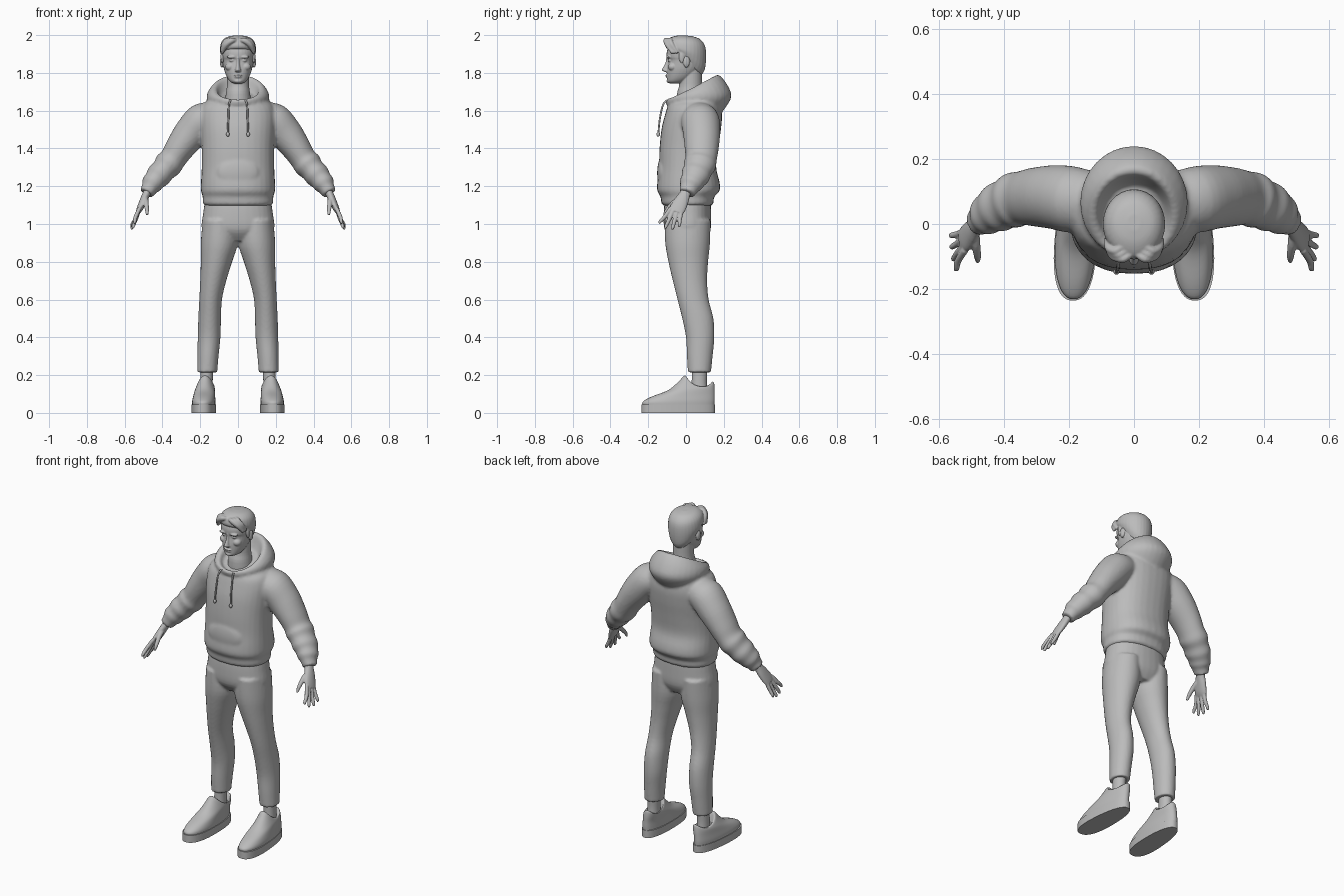
import bpy, bmesh, math
from mathutils import Vector

grey = bpy.data.materials.new("plain grey")
grey.diffuse_color = (0.5, 0.5, 0.5, 1)


def ring(yf, zf, yb, zb, rx, x=0, dip=0, yaw=0):
    """Oval given by its front and back points, half width and side dip."""
    return Vector((x, (yf + yb) / 2, (zf + zb) / 2, rx, 0, 0,
                   -yaw, (yb - yf) / 2, (zb - zf) / 2, dip))


def flat(z, yf, yb, rx, x=0):
    return ring(yf, z, yb, z, rx, x)


def path(*pts):
    """Ovals across a path; each point is (x, y, z, half width along y, half depth)."""
    out = []
    for i, p in enumerate(pts):
        a, b = pts[max(i - 1, 0)], pts[min(i + 1, len(pts) - 1)]
        t = (Vector(b[:3]) - Vector(a[:3])).normalized()
        v = Vector((0, 1, 0)) if abs(t.y) < 0.9 else Vector((1, 0, 0))
        v = (v - t * v.dot(t)).normalized()
        u = t.cross(v)
        out.append(Vector((*p[:3], *(u * p[4]), *(v * p[3]), 0)))
    return out


def loft(bm, rings, both=False, n=32, sub=4, power=2.0, taper=0.0):
    """Smooth skin through the ovals, optionally on both sides."""
    fine = []
    for i in range(len(rings) - 1):
        p0, p1, p2, p3 = (rings[min(max(i + k, 0), len(rings) - 1)] for k in (-1, 0, 1, 2))
        for s in range(sub):
            t = s / sub
            fine.append(0.5 * (2 * p1 + (p2 - p0) * t + (2 * p0 - 5 * p1 + 4 * p2 - p3) * t * t
                               + (3 * p1 - p0 - 3 * p2 + p3) * t ** 3))
    fine.append(rings[-1])
    for side in ((1, -1) if both else (1,)):
        loops = []
        for r in fine:
            loop = []
            for k in range(n):
                a = 2 * math.pi * k / n
                c, s = math.cos(a), math.sin(a)
                c = math.copysign(abs(c) ** (2 / power), c)
                s = math.copysign(abs(s) ** (2 / power), s)
                p = Vector(r[0:3]) + Vector(r[3:6]) * c * (1 - taper * s) + Vector(r[6:9]) * s
                p.z -= r[9] * c * c
                loop.append(bm.verts.new((p.x * side, p.y, p.z)))
            loops.append(loop)
        for A, B in zip(loops, loops[1:]):
            for k in range(n):
                bm.faces.new((A[k], A[(k + 1) % n], B[(k + 1) % n], B[k]))
        bm.faces.new(loops[0][::-1])
        bm.faces.new(loops[-1])


def blob(bm, centre, radii, both=False):
    for side in ((1, -1) if both else (1,)):
        vs = bmesh.ops.create_uvsphere(bm, u_segments=20, v_segments=12, radius=1)["verts"]
        for v in vs:
            v.co = Vector([(centre[i] + v.co[i] * radii[i]) * (side if i == 0 else 1) for i in range(3)])


def finish(name, bm, voxel=0, smooth=2):
    bmesh.ops.recalc_face_normals(bm, faces=bm.faces)
    me = bpy.data.meshes.new(name)
    bm.to_mesh(me)
    bm.free()
    ob = bpy.data.objects.new(name, me)
    bpy.context.collection.objects.link(ob)
    me.materials.append(grey)
    bpy.ops.object.select_all(action='DESELECT')
    ob.select_set(True)
    bpy.context.view_layer.objects.active = ob
    if voxel:  # fuse the overlapping volumes
        m = ob.modifiers.new("fuse", 'REMESH')
        m.mode, m.voxel_size, m.use_smooth_shade = 'VOXEL', voxel, True
        m = ob.modifiers.new("relax", 'SMOOTH')
        m.factor, m.iterations = 0.5, smooth
    else:
        bpy.ops.object.shade_smooth_by_angle(angle=math.radians(50))


# Hoodie: torso, hood, sleeves and front pocket
bm = bmesh.new()
loft(bm, [flat(1.098, -.12, .135, .175), flat(1.11, -.13, .145, .186), flat(1.145, -.135, .15, .187),
          flat(1.175, -.152, .178, .196), flat(1.22, -.152, .178, .196), flat(1.3, -.143, .16, .192),
          flat(1.4, -.14, .17, .192), flat(1.5, -.13, .185, .198), ring(-.112, 1.575, .19, 1.58, .2),
          ring(-.098, 1.62, .175, 1.65, .18), ring(-.085, 1.64, .14, 1.69, .125),
          ring(-.06, 1.645, .1, 1.7, .07)], power=2.3)
loft(bm, [ring(-.085, 1.6, .15, 1.55, .11), ring(-.105, 1.635, .205, 1.61, .15),
          ring(-.108, 1.65, .24, 1.675, .165), ring(-.105, 1.66, .22, 1.735, .16),
          ring(-.098, 1.66, .18, 1.785, .135), ring(-.085, 1.652, .155, 1.785, .115),
          ring(-.075, 1.635, .135, 1.735, .1), ring(-.06, 1.62, .11, 1.68, .08)])
loft(bm, path((.10, .06, 1.575, .09, .08), (.19, .075, 1.545, .102, .095), (.25, .083, 1.48, .098, .09),
              (.31, .083, 1.40, .09, .077), (.345, .08, 1.345, .083, .07), (.37, .073, 1.315, .086, .075),
              (.395, .062, 1.285, .077, .065), (.42, .05, 1.257, .077, .067), (.44, .038, 1.232, .066, .058),
              (.457, .025, 1.21, .062, .056), (.468, .016, 1.19, .05, .044), (.485, .005, 1.163, .043, .038)),
     both=True)
blob(bm, (0, -.125, 1.27), (.11, .028, .085))
finish("hoodie", bm, .009, 3)

# Drawstrings with beads
bm = bmesh.new()
loft(bm, path((.04, -.1, 1.655, .005, .005), (.048, -.122, 1.63, .005, .005), (.051, -.138, 1.56, .005, .005),
              (.054, -.146, 1.485, .005, .005)), both=True, n=10)
blob(bm, (.054, -.147, 1.475), (.009, .009, .013), True)
finish("drawstrings", bm)

# Trousers
bm = bmesh.new()
loft(bm, [flat(1.14, -.11, .13, .172), flat(1.06, -.118, .133, .184), flat(.97, -.113, .13, .19),
          flat(.91, -.07, .1, .13)], power=2.2)
loft(bm, [flat(z, f, b, r, x) for z, f, b, r, x in (
    (1.02, -.113, .13, .09, .097), (.9, -.11, .127, .098, .099), (.8, -.093, .117, .083, .114),
    (.7, -.07, .112, .069, .131), (.6, -.045, .12, .06, .145), (.5, -.02, .145, .06, .15),
    (.4, .0, .15, .06, .153), (.3, .005, .141, .056, .159), (.215, .01, .132, .053, .163))], both=True)
finish("trousers", bm, .008)

# Ankles
bm = bmesh.new()
loft(bm, [flat(.08, .02, .12, .036, .167), flat(.16, .03, .11, .033, .167), flat(.25, .03, .115, .035, .165)],
     both=True)
finish("ankles", bm)

# Shoes: flat sole and upper with an open collar
bm = bmesh.new()
loft(bm, [ring(-.236, z, .153, z, .064, .18, 0, .008) for z in (0, .045)], both=True, n=48, sub=1,
     power=2.4, taper=.12)
finish("soles", bm)
bm = bmesh.new()
loft(bm, [ring(f, zf, b, zb, r, x, d, .006) for f, zf, b, zb, r, x, d in (
    (-.23, .04, .15, .04, .061, .18, 0), (-.228, .06, .152, .065, .061, .18, 0),
    (-.185, .085, .152, .095, .057, .178, 0), (-.095, .12, .152, .125, .052, .174, 0),
    (-.04, .165, .15, .15, .047, .171, .02), (-.013, .194, .146, .163, .043, .169, .037),
    (.002, .192, .136, .162, .037, .168, .037), (.02, .14, .12, .13, .03, .167, .0))],
    both=True, n=48, power=2.2, taper=.12)
finish("shoe_uppers", bm)

# Hands
bm = bmesh.new()
loft(bm, path((.468, .01, 1.2, .03, .024), (.482, -.003, 1.165, .028, .021), (.5, -.022, 1.125, .037, .02),
              (.518, -.043, 1.085, .042, .017), (.53, -.052, 1.062, .036, .012)), both=True)
for y0, y1, z1, x1 in ((-.08, -.138, 1.0, .55), (-.062, -.107, .975, .558),
                       (-.04, -.07, .97, .563), (-.02, -.035, .983, .565)):
    loft(bm, path((.52, y0, 1.085, .011, .011), (.542, (y0 + y1) / 2 - .004, (1.075 + z1) / 2, .011, .011),
                  (x1 - .003, y1, z1 + .012, .009, .009), (x1, y1 - .002, z1, .004, .004)), both=True, n=12)
loft(bm, path((.492, -.02, 1.14, .016, .016), (.487, -.062, 1.115, .014, .014),
              (.482, -.1, 1.075, .011, .011), (.481, -.117, 1.047, .006, .006)), both=True, n=12)
finish("hands", bm, .004)

# Head: skull, neck, nose, brows, eyes, lips, cheeks and ears
bm = bmesh.new()
loft(bm, [flat(z, f, b, r) for z, f, b, r in (
    (1.744, -.085, -.03, .022), (1.754, -.098, .0, .042), (1.78, -.1, .04, .06), (1.82, -.1, .075, .074),
    (1.865, -.094, .092, .081), (1.885, -.102, .096, .084), (1.92, -.1, .095, .085),
    (1.96, -.08, .08, .072), (1.985, -.03, .04, .03))], power=2.2)
loft(bm, [flat(1.6, -.05, .1, .075), flat(1.69, -.047, .09, .064), flat(1.74, -.035, .085, .058),
          flat(1.83, -.03, .085, .058)])
loft(bm, [flat(1.803, -.105, -.08, .014), flat(1.812, -.126, -.08, .017), flat(1.822, -.126, -.08, .013),
          flat(1.85, -.11, -.08, .009), flat(1.885, -.104, -.08, .008)], n=16)
blob(bm, (.035, -.092, 1.884), (.025, .013, .008), True)
blob(bm, (.033, -.085, 1.866), (.014, .011, .008), True)
blob(bm, (.042, -.07, 1.832), (.026, .025, .022), True)
blob(bm, (0, -.1, 1.787), (.023, .01, .005))
blob(bm, (0, -.098, 1.778), (.02, .01, .005))
blob(bm, (0, -.09, 1.757), (.022, .013, .011))
blob(bm, (.086, .002, 1.858), (.01, .018, .03), True)
finish("head", bm, .0035)

# Hair: cap with a centre-parted fringe and sideburns
bm = bmesh.new()
loft(bm, [ring(-.095, 1.925, .08, 1.785, .078, 0, -.02), ring(-.107, 1.935, .1, 1.82, .09, 0, -.02),
          ring(-.108, 1.955, .107, 1.89, .096), ring(-.095, 1.98, .1, 1.945, .088),
          ring(-.06, 1.995, .072, 1.98, .062), ring(-.02, 1.999, .03, 1.995, .02)])
for k in range(3):
    d = .012 * k
    loft(bm, path((.006 + d, -.09 + d, 1.97 + d / 3, .01, .01), (.032 + d, -.107 + d, 1.972, .013, .014),
                  (.064 + d / 2, -.098 + d, 1.948, .013, .014), (.085, -.07 + d, 1.905, .008, .008)),
         both=True, n=14)
blob(bm, (.083, -.022, 1.885), (.009, .016, .035), True)
finish("hair", bm, .004)
